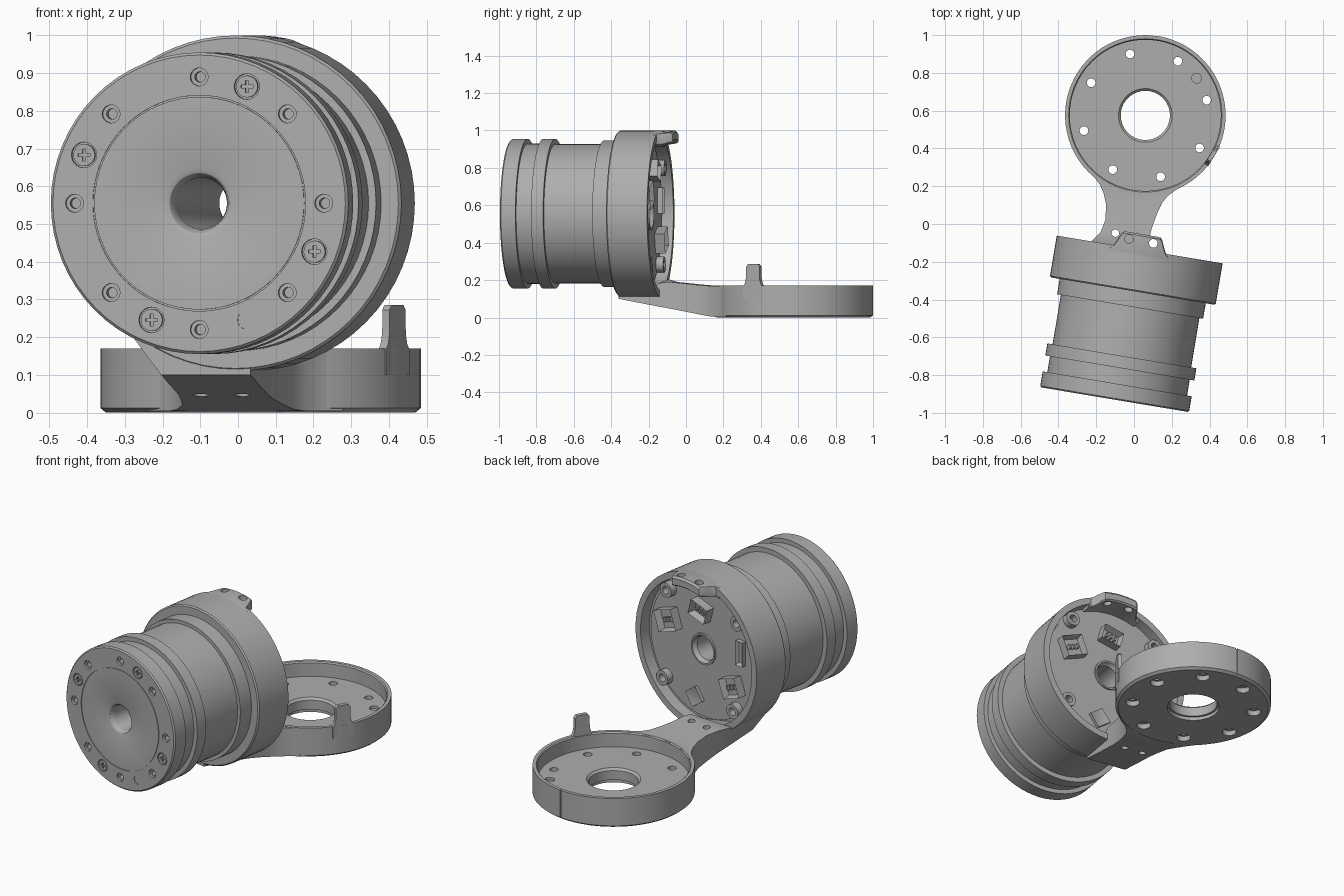
import bpy, bmesh, math
from mathutils import Matrix, Vector

cube = bpy.data.objects.get("Cube")
if cube:
    bpy.data.objects.remove(cube, do_unlink=True)

grey = bpy.data.materials.new("machined_grey")
grey.use_nodes = True
colour = (0.42, 0.42, 0.42, 1)
grey.diffuse_color = colour
grey.node_tree.nodes["Principled BSDF"].inputs["Base Color"].default_value = colour

# Frames: the motor axis is local y, the ring axis is local z
MOTOR = Matrix.Translation((-0.103, -0.93, 0.555)) @ Matrix.Rotation(math.radians(-9.5), 4, 'Z')
RING = Matrix.Translation((0.06, 0.575, 0))
TURN = Matrix.Rotation(math.pi / 2, 4, 'X')


def make(name, bm, frame):
    bmesh.ops.recalc_face_normals(bm, faces=bm.faces)
    bm.transform(frame)
    mesh = bpy.data.meshes.new(name)
    bm.to_mesh(mesh)
    bm.free()
    mesh.materials.append(grey)
    obj = bpy.data.objects.new(name, mesh)
    bpy.context.collection.objects.link(obj)
    return obj


def skin(bm, rows, loop=False):
    """Join rows of points with quads; rows are closed rings."""
    rings = [[bm.verts.new(p) for p in row] for row in rows]
    n = len(rings[0])
    pairs = list(zip(rings, rings[1:]))
    if loop:
        pairs.append((rings[-1], rings[0]))
    else:
        bm.faces.new(rings[0])
        bm.faces.new(rings[-1])
    for a, b in pairs:
        for i in range(n):
            j = (i + 1) % n
            bm.faces.new((a[i], a[j], b[j], b[i]))


def loft(name, rows, frame):
    bm = bmesh.new()
    skin(bm, rows)
    return make(name, bm, frame)


def lathe(name, profile, frame, along_y=False, steps=64):
    bm = bmesh.new()
    rows = []
    for k in range(steps):
        a = math.tau * k / steps
        c, s = math.cos(a), math.sin(a)
        rows.append([(r * c, h, r * s) if along_y else (r * c, r * s, h) for r, h in profile])
    skin(bm, rows, loop=True)
    return make(name, bm, frame)


def rods(name, centres, radius, depth, frame, along_y=False):
    bm = bmesh.new()
    for c in centres:
        m = Matrix.Translation(c) @ (TURN if along_y else Matrix())
        bmesh.ops.create_cone(bm, cap_ends=True, segments=20, radius1=radius,
                              radius2=radius, depth=depth, matrix=m)
    return make(name, bm, frame)


def boxes(name, centres, size, frame):
    bm = bmesh.new()
    for c in centres:
        bmesh.ops.create_cube(bm, size=1, matrix=Matrix.Translation(c) @ Matrix.Diagonal((*size, 1)))
    return make(name, bm, frame)


def cut(obj, cutter):
    cutter.hide_render = True
    mod = obj.modifiers.new("cut", 'BOOLEAN')
    mod.operation, mod.solver, mod.object = 'DIFFERENCE', 'EXACT', cutter
    bpy.context.view_layer.objects.active = obj
    bpy.ops.object.modifier_apply(modifier=mod.name)
    bpy.data.objects.remove(cutter, do_unlink=True)


def around(radius, start, count, y):
    angles = [math.radians(start) + math.tau * k / count for k in range(count)]
    return [Vector((radius * math.cos(a), y, radius * math.sin(a))) for a in angles]


# Motor: stepped body with a through bore
body = lathe("motor_body", [
    (.068, .04), (.073, .015), (.08, .005), (.092, 0), (.282, 0), (.282, .004), (.286, .004),
    (.286, 0), (.393, 0), (.4, .007), (.4, .085), (.375, .085), (.375, .17), (.4, .17),
    (.4, .235), (.372, .235), (.372, .5), (.392, .5), (.392, .746), (.085, .746), (.068, .73),
], MOTOR, True)
cut(body, rods("bolt_cutter", around(.335, 0, 8, 0), .024, .08, MOTOR, True))
cut(body, rods("pin_cutter", around(.335, -67.5, 1, 0), .025, .006, MOTOR, True))
screws = around(.335, 67.5, 4, 0)[:2] + around(.335, 247.5, 2, 0)[:1] + around(.335, -22.5, 1, 0)
cut(body, rods("screw_cutter", screws, .034, .024, MOTOR, True))
heads = rods("screw_heads", [p + Vector((0, .009, 0)) for p in screws], .029, .016, MOTOR, True)
cut(heads, boxes("slot_cutter", screws, (.032, .02, .008), MOTOR))
cut(heads, boxes("slot_cutter", screws, (.008, .02, .032), MOTOR))
lathe("bore_lip", [(.07, .74), (.088, .74), (.088, .756), (.078, .756)], MOTOR, True)

# Bolt sleeves inside the front holes
for p in around(.335, 0, 8, 0):
    lathe("bolt_sleeve", [(.014, .012), (.0245, .012), (.0245, .039), (.014, .039)],
          MOTOR @ Matrix.Translation(p), True, 20)

# Housing: open cup around the back of the motor
lathe("housing", [(.38, .583), (.438, .583), (.445, .59), (.445, .806), (.408, .806),
                  (.408, .74), (.38, .74)], MOTOR, True)
for p in around(.365, 48, 4, 0):
    lathe("housing_boss", [(.022, .742), (.042, .742), (.042, .785), (.022, .785)],
          MOTOR @ Matrix.Translation(p), True, 20)

# Upper tab: curved tongue with two holes
rows = []
for k in range(33):
    u = -.16 + .01 * k
    s = min(1, max(0, (.15 - abs(u)) / .055))
    end = .802 + .086 * s * s * (3 - 2 * s)
    top, low = math.sqrt(.4455 ** 2 - u * u), math.sqrt(.39 ** 2 - u * u)
    rows.append([(u, .742, low), (u, .742, top - .01), (u, .78, top), (u, end - .01, top),
                 (u, end, top - .012), (u, end, low + .008), (u, end - .01, low)])
tab = loft("upper_tab", rows, MOTOR)
cut(tab, rods("tab_cutter", [(s * .066, .85, .42) for s in (-1, 1)], .023, .2, MOTOR))

# Connectors on the back plate: sockets with sunken centres
def socket(name, u, z, width, height, depth, turn, sunk):
    bm = bmesh.new()
    bmesh.ops.create_cube(bm, size=1, matrix=Matrix.Diagonal((width, depth, height, 1)))
    face = max(bm.faces, key=lambda f: f.calc_center_median().y)
    bmesh.ops.inset_individual(bm, faces=[face], thickness=.015)
    bmesh.ops.translate(bm, verts=face.verts, vec=(0, -sunk, 0))
    place = Matrix.Translation((u, .744 + depth / 2, z)) @ Matrix.Rotation(math.radians(turn), 4, 'Y')
    return make(name, bm, MOTOR @ place)


def pins(u, z, turn):
    place = Matrix.Translation((u, .765, z)) @ Matrix.Rotation(math.radians(turn), 4, 'Y')
    boxes("connector_pins", [(.025 * k, 0, 0) for k in (-1, 0, 1)], (.01, .035, .025), MOTOR @ place)


for name, u, z, w, h, turn in (("left_connector", .24, .1, .13, .12, 20),
                               ("upper_connector", 0, .23, .12, .09, -15),
                               ("right_connector", -.23, -.14, .12, .11, 20)):
    socket(name, u, z, w, h, .055, turn, .04)
    pins(u, z, turn)
socket("side_slot", -.28, .07, .05, .14, .03, 0, .02)
socket("sensor_plate", .06, -.29, .09, .09, .02, 35, .004)

# Ring: shallow tray with centre hole and eight bolt holes
ring = lathe("mount_ring", [
    (.142, 0), (.142, .02), (.13, .02), (.13, .073), (.142, .085), (.4, .085), (.4, .163),
    (.406, .17), (.425, .17), (.425, .012), (.414, .003), (.41, 0)], RING)
spots = [(p.x, p.z, 0) for p in around(.335, 14, 8, 0)]
cut(ring, rods("hole_cutter", spots, .023, .4, RING))
cut(ring, rods("counterbore_cutter", spots, .038, .06, RING))
pocket = around(.335, 36, 1, 0)[0]
cut(ring, rods("pocket_cutter", [(pocket.x, pocket.z, .085)], .026, .03, RING))
cut(ring, boxes("slit_cutter", [(.427, 0, .09)], (.016, .01, .3),
                RING @ Matrix.Rotation(math.radians(84), 4, 'Z')))

# Post: upright tongue flaring into the ring wall
loft("ring_post", [[(.401, -w, z), (.424, -w, z), (.424, w, z), (.401, w, z)] for z, w in (
    (.1, .06), (.168, .06), (.18, .05), (.2, .044), (.225, .041), (.272, .041), (.285, .03))],
    RING @ Matrix.Rotation(math.radians(-31), 4, 'Z'))

# Arm: from under the housing, narrowing and then flaring into the ring
stations = [  # along, left, right, bottom, top right, gusset width, gusset top
    (.585, -.2, .04, .1, .13, .09, .218), (.74, -.2, .04, .07, .14, .09, .218),
    (.806, -.2, .04, .058, .185, .06, .205), (.86, -.2, .04, .048, .19, .02, .19),
    (.93, -.205, .045, .035, .183, 0, .183), (1.01, -.214, .06, .02, .175, 0, .175),
    (1.07, -.238, .077, .008, .17, 0, .17), (1.11, -.265, .1, .004, .168, 0, .168),
    (1.15, -.305, .138, .004, .168, 0, .168), (1.19, -.356, .188, .004, .168, 0, .168)]
arm = loft("connecting_arm", [
    [(a, t, b - .555), (c, t, b - .555), (c, t, zr - .555), (a - g, t, zl - .555)]
    for t, a, c, b, zr, g, zl in stations], MOTOR)
cut(arm, rods("tray_cutter", [(0, 0, .1)], .408, .5, RING))
cut(arm, rods("arm_hole_cutter", [(u, .87, -.45) for u in (-.141, -.03)], .02, .3, MOTOR))

# Smooth the round surfaces and keep hard edges
bpy.ops.object.select_all(action='DESELECT')
for obj in bpy.context.scene.objects:
    if obj.type == 'MESH' and grey.name in obj.data.materials:
        obj.select_set(True)
        bpy.context.view_layer.objects.active = obj
bpy.ops.object.shade_smooth_by_angle(angle=math.radians(30))
